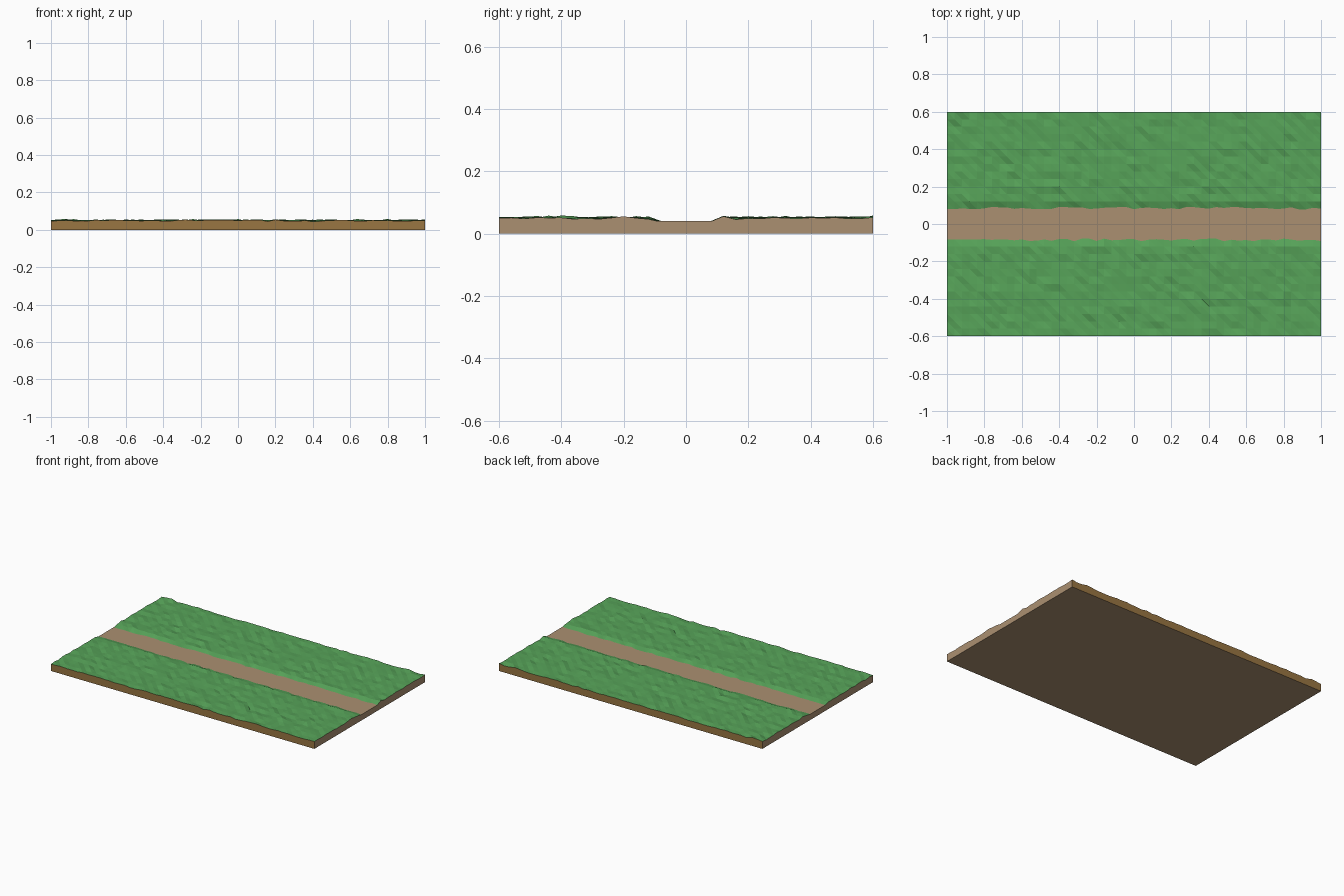
import bpy, bmesh, random

if "Cube" in bpy.data.objects:
    bpy.data.objects.remove(bpy.data.objects["Cube"])

random.seed(4)
NX, NY = 50, 13
XS = [-1 + 2 * i / NX for i in range(NX + 1)]
PATH_Z = 0.04


def material(name, rgb):
    m = bpy.data.materials.new(name)
    m.diffuse_color = (*rgb, 1)
    m.use_nodes = True
    m.node_tree.nodes["Principled BSDF"].inputs["Base Color"].default_value = m.diffuse_color
    return m


GRASS = material("grass_green", (0.095, 0.37, 0.10))
DIRT = material("dirt_tan", (0.41, 0.28, 0.165))
SOIL = material("soil_brown", (0.32, 0.18, 0.055))


def make_object(name, faces, mat):
    bm = bmesh.new()
    for pts in faces:
        bm.faces.new([bm.verts.new(p) for p in pts])
    bmesh.ops.remove_doubles(bm, verts=bm.verts, dist=1e-5)
    me = bpy.data.meshes.new(name)
    bm.to_mesh(me)
    bm.free()
    me.materials.append(mat)
    ob = bpy.data.objects.new(name, me)
    bpy.context.collection.objects.link(ob)
    return ob


def bumpy_rows(side):
    """Rows of grass points, from the wavy path edge out to the slab edge."""
    rows = [[(x, side * (0.085 + random.uniform(-0.007, 0.007)), PATH_Z) for x in XS]]
    for j in range(1, NY + 1):
        y = side * (0.08 + 0.52 * j / NY)
        rows.append([(x, y, min(0.061, max(0.043, random.gauss(0.0495, 0.0027))))
                     for x in XS])
    return rows


def triangles(rows, flip):
    out = []
    for a, b in zip(rows, rows[1:]):
        if flip:
            a, b = b, a
        for i in range(NX):
            out += [(a[i], a[i + 1], b[i]), (a[i + 1], b[i + 1], b[i])]
    return out


back, front = bumpy_rows(1), bumpy_rows(-1)

# Grass banks on both sides of the path
make_object("grass_back", triangles(back, False), GRASS)
make_object("grass_front", triangles(front, True), GRASS)

# Flat dirt path between the wavy grass edges
f, b = front[0], back[0]
make_object("path", [(f[i], f[i + 1], b[i + 1], b[i]) for i in range(NX)], DIRT)


def wall(points):
    """Vertical faces from a top edge down to z = 0."""
    return [((p[0], p[1], 0), (q[0], q[1], 0), q, p) for p, q in zip(points, points[1:])]


# Long soil sides, front and back
make_object("soil_front", wall(front[-1]), SOIL)
make_object("soil_back", wall(back[-1][::-1]), SOIL)

# Short end sides, following the slab profile
profile = front[::-1] + back
make_object("end_right", wall([r[-1] for r in profile]), DIRT)
make_object("end_left", wall([r[0] for r in profile][::-1]), DIRT)

# Underside
make_object("underside", [((-1, -0.6, 0), (-1, 0.6, 0), (1, 0.6, 0), (1, -0.6, 0))], DIRT)
